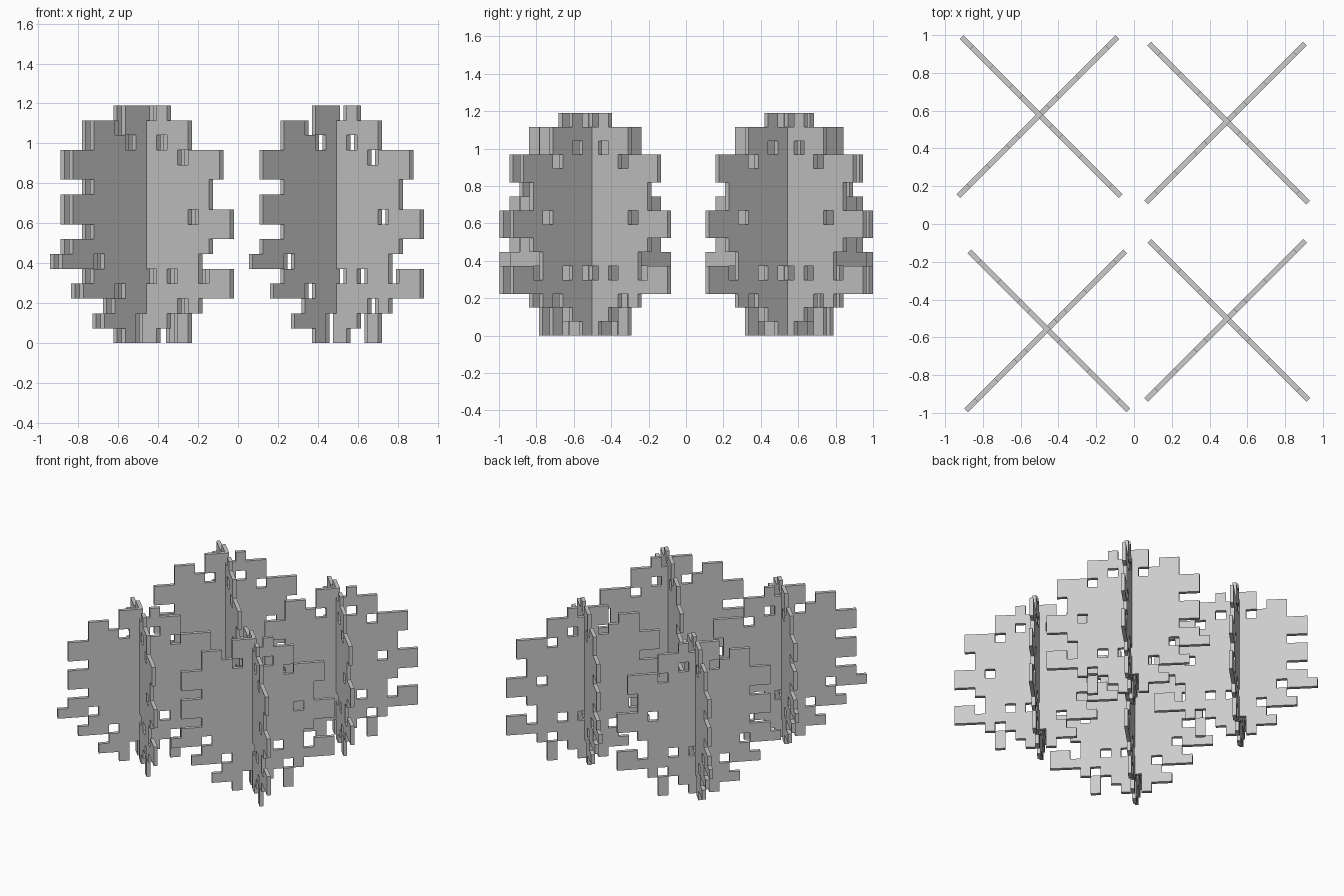
import bpy, bmesh, math
from mathutils import Matrix

if "Cube" in bpy.data.objects:
    bpy.data.objects.remove(bpy.data.objects["Cube"])

# Pixel pattern of one leafy plate, top row first
PATTERN = [
    "......##.#......",
    "...##.######....",
    "...###.##.##....",
    ".##########.###.",
    ".##############.",
    "...###########..",
    ".#############..",
    ".###########.###",
    "...#############",
    ".#############..",
    "###.#########...",
    "...#####.#.##.##",
    "..###.##########",
    ".....######.#...",
    "....###.##.#....",
    "......#.#..#....",
]
CELL = 1.19 / 16
THICK = 0.028


def plate_mesh(shift):
    """Flat pixel cut-out in the local XZ plane, extruded to a thin plate."""
    bm = bmesh.new()
    grid = {}

    def vert(c, r):
        if (c, r) not in grid:
            grid[c, r] = bm.verts.new(((c - 8) * CELL + shift, -THICK / 2, r * CELL))
        return grid[c, r]

    for i, row in enumerate(PATTERN):
        r = 15 - i
        for c, ch in enumerate(row):
            if ch == "#":
                bm.faces.new([vert(c, r), vert(c + 1, r), vert(c + 1, r + 1), vert(c, r + 1)])
    # thickness
    ext = bmesh.ops.extrude_face_region(bm, geom=bm.faces[:], use_keep_orig=True)
    moved = [g for g in ext["geom"] if isinstance(g, bmesh.types.BMVert)]
    bmesh.ops.translate(bm, verts=moved, vec=(0, THICK, 0))
    bmesh.ops.recalc_face_normals(bm, faces=bm.faces[:])
    # merge coplanar cells into larger faces
    bmesh.ops.dissolve_limit(bm, angle_limit=0.01, verts=bm.verts[:], edges=bm.edges[:])
    mesh = bpy.data.meshes.new("leaf_plate")
    bm.to_mesh(mesh)
    bm.free()
    return mesh


# Two diagonal plates per plant, each slid slightly toward the front
plates = {"a": (plate_mesh(-0.012), 45), "b": (plate_mesh(0.012), -45)}
centres = [(-0.501, 0.577), (0.493, 0.543), (-0.459, -0.557), (0.493, -0.502)]

for n, (x, y) in enumerate(centres, 1):
    for key, (mesh, angle) in plates.items():
        ob = bpy.data.objects.new(f"plant_{n}_plate_{key}", mesh)
        ob.matrix_world = Matrix.Translation((x, y, 0)) @ Matrix.Rotation(math.radians(angle), 4, "Z")
        bpy.context.collection.objects.link(ob)
